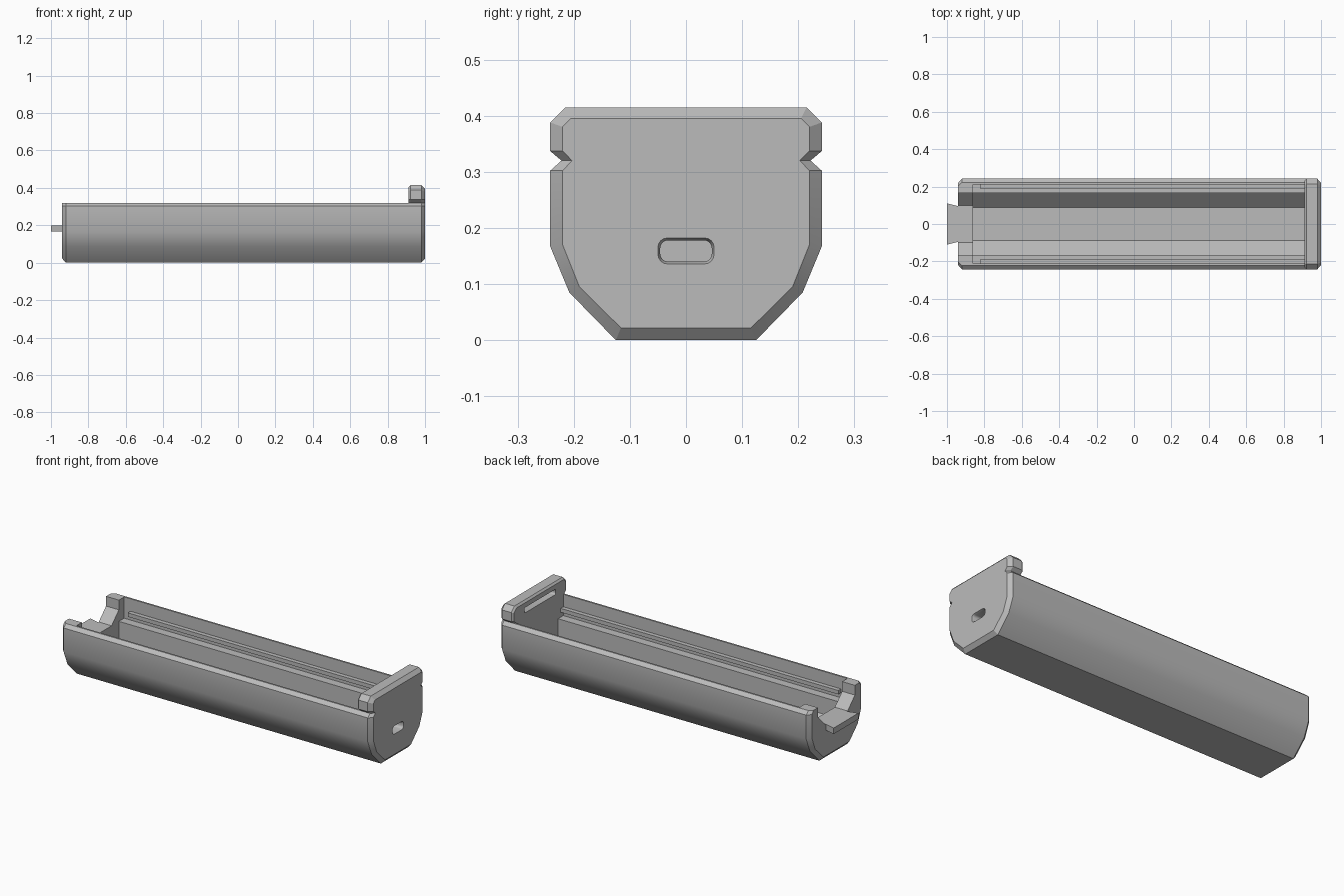
import bpy, bmesh, math

cube = bpy.data.objects.get("Cube")
if cube:
    bpy.data.objects.remove(cube, do_unlink=True)

grey = bpy.data.materials.new("plain grey")
grey.use_nodes = True
colour = (0.5, 0.5, 0.5, 1)
grey.diffuse_color = colour
grey.node_tree.nodes["Principled BSDF"].inputs["Base Color"].default_value = colour


def mirrored(half):
    """Closed outline from the +y half, listed bottom to top."""
    return half + [(-y, z) for y, z in reversed(half)]


def loft(name, sections):
    """Solid through (x, outline) sections with equal point counts."""
    bm = bmesh.new()
    rings = [[bm.verts.new((x, y, z)) for y, z in pts] for x, pts in sections]
    for a, b in zip(rings, rings[1:]):
        for i in range(len(a)):
            j = (i + 1) % len(a)
            bm.faces.new((a[i], a[j], b[j], b[i]))
    bm.faces.new(rings[0])
    bm.faces.new(rings[-1])
    bmesh.ops.recalc_face_normals(bm, faces=bm.faces)
    mesh = bpy.data.meshes.new(name)
    bm.to_mesh(mesh)
    bm.free()
    obj = bpy.data.objects.new(name, mesh)
    bpy.context.collection.objects.link(obj)
    mesh.materials.append(grey)
    return obj


def prism(name, x0, x1, pts):
    return loft(name, [(x0, pts), (x1, pts)])


def select(obj):
    bpy.ops.object.select_all(action='DESELECT')
    obj.select_set(True)
    bpy.context.view_layer.objects.active = obj


def cut(obj, cutter):
    mod = obj.modifiers.new("cut", 'BOOLEAN')
    mod.operation = 'DIFFERENCE'
    mod.solver = 'EXACT'
    mod.object = cutter
    select(obj)
    bpy.ops.object.modifier_apply(modifier=mod.name)
    bpy.data.objects.remove(cutter, do_unlink=True)


def rounded_slot(w, z0, z1, r):
    """Rounded rectangle outline centred on y = 0."""
    pts = []
    corners = [(w - r, z0 + r, -90), (w - r, z1 - r, 0), (r - w, z1 - r, 90), (r - w, z0 + r, 180)]
    for cy, cz, start in corners:
        for k in range(5):
            a = math.radians(start + k * 22.5)
            pts.append((cy + r * math.cos(a), cz + r * math.sin(a)))
    return pts


# Tray shell with chamfered ends
outer = mirrored([(0.125, 0), (0.208, 0.085), (0.242, 0.167), (0.242, 0.302), (0.222, 0.32)])
inset = mirrored([(0.116, 0.022), (0.19, 0.095), (0.22, 0.17), (0.22, 0.302), (0.203, 0.32)])
tray = loft("tray", [(-0.94, inset), (-0.92, outer), (0.98, outer), (1, inset)])

# Hollow with a stepped ledge and sloped lower walls
hollow = mirrored([(0.088, 0.028), (0.165, 0.105), (0.165, 0.2), (0.212, 0.2), (0.212, 0.4)])
cut(tray, prism("hollow_cutter", -0.86, 0.915, hollow))

# Notch in the open end and port in the closed end
notch = mirrored([(0.1, 0.2), (0.165, 0.265), (0.165, 0.4)])
cut(tray, prism("notch_cutter", -1.05, -0.85, notch))
cut(tray, loft("port_cutter", [(0.88, rounded_slot(0.046, 0.14, 0.178, 0.014)),
                               (0.99, rounded_slot(0.046, 0.14, 0.178, 0.014)),
                               (1.002, rounded_slot(0.051, 0.135, 0.183, 0.018))]))

# Raised cap over the closed end, with a slot on its inner face
cap_outer = mirrored([(0.222, 0.32), (0.242, 0.337), (0.242, 0.388), (0.215, 0.415)])
cap_face = mirrored([(0.203, 0.32), (0.22, 0.337), (0.22, 0.38), (0.205, 0.395)])
cap_back = mirrored([(0.212, 0.32), (0.232, 0.337), (0.232, 0.384), (0.21, 0.405)])
cap = loft("end_cap", [(0.912, cap_back), (0.922, cap_outer), (0.98, cap_outer), (1, cap_face)])
cut(cap, prism("slot_cutter", 0.88, 0.95, rounded_slot(0.14, 0.348, 0.378, 0.01)))

# Flared tongue on the open end
tongue = loft("tongue", [(x, mirrored([(w, 0.166), (w, 0.2)])) for x, w in ((-1, 0.11), (-0.94, 0.095))])

# Board rails along the inner walls
rails = []
for side, name in ((1, "back_rail"), (-1, "front_rail")):
    profile = [(side * y, z) for y, z in ((0.188, 0.228), (0.188, 0.25), (0.214, 0.25), (0.214, 0.228))]
    rails.append(prism(name, -0.82, 0.916, profile))

for obj in [tray, cap, tongue] + rails:
    select(obj)
    bpy.ops.object.shade_smooth_by_angle(angle=math.radians(30))
